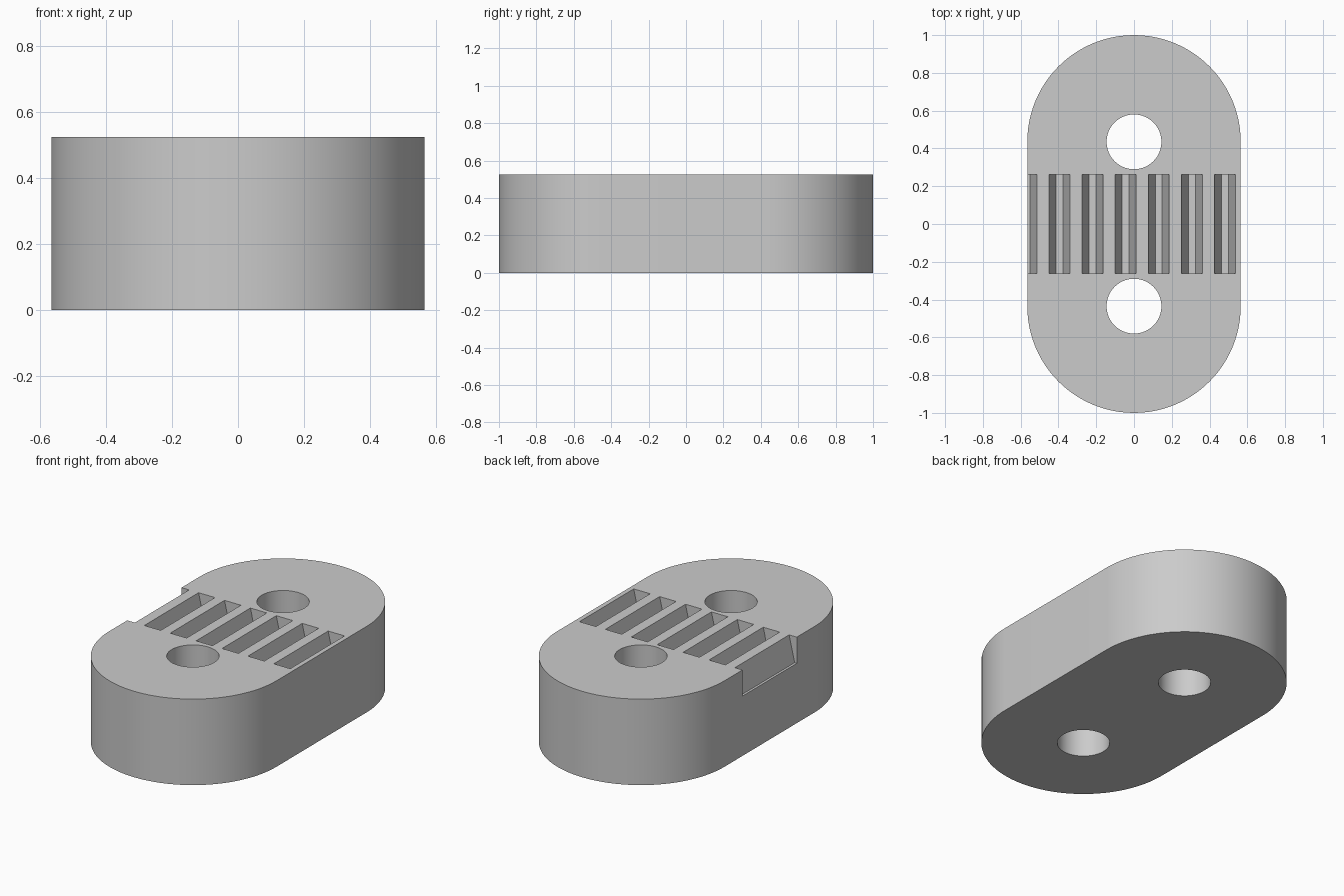
import bpy, bmesh, math

cube = bpy.data.objects.get("Cube")
if cube:
    bpy.data.objects.remove(cube, do_unlink=True)

HALF_W, HEIGHT = 0.565, 0.525
ARC_Y = 1 - HALF_W            # centre of each rounded end and hole
HOLE_R = 0.145
PITCH, SLOT_HALF_Y, DEPTH = 0.175, 0.262, 0.16

grey = bpy.data.materials.new("light grey")
grey.use_nodes = True
colour = (0.6, 0.6, 0.6, 1)
grey.diffuse_color = colour
grey.node_tree.nodes["Principled BSDF"].inputs["Base Color"].default_value = colour


def extrude(bm, points, offset):
    """Make a closed prism from a flat outline."""
    face = bm.faces.new([bm.verts.new(p) for p in points])
    new = bmesh.ops.extrude_face_region(bm, geom=[face])["geom"]
    verts = [v for v in new if isinstance(v, bmesh.types.BMVert)]
    bmesh.ops.translate(bm, verts=verts, vec=offset)


def make_object(name, bm):
    bmesh.ops.recalc_face_normals(bm, faces=bm.faces)
    mesh = bpy.data.meshes.new(name)
    bm.to_mesh(mesh)
    bm.free()
    mesh.materials.append(grey)
    obj = bpy.data.objects.new(name, mesh)
    bpy.context.collection.objects.link(obj)
    return obj


def arc(radius, y, start, sweep, steps, z):
    angles = [start + sweep * i / steps for i in range(steps + 1)]
    return [(radius * math.cos(a), y + radius * math.sin(a), z) for a in angles]


# Block with two rounded ends
bm = bmesh.new()
outline = arc(HALF_W, ARC_Y, 0, math.pi, 48, 0) + arc(HALF_W, -ARC_Y, math.pi, math.pi, 48, 0)
extrude(bm, outline, (0, 0, HEIGHT))
block = make_object("clamp_block", bm)

# Two through holes
bm = bmesh.new()
for y in (ARC_Y, -ARC_Y):
    extrude(bm, arc(HOLE_R, y, 0, math.tau, 64, -0.1)[:-1], (0, 0, HEIGHT + 0.2))
holes = make_object("hole_cutter", bm)

# Row of tapered slots, the first running out through the side
bm = bmesh.new()
taper = 0.037 / DEPTH
over = 0.05
for i in range(7):
    x = -0.569 + i * PITCH
    top, low = 0.0555 + over * taper, 0.0185
    profile = [(x - top, HEIGHT + over), (x - low, HEIGHT - DEPTH),
               (x + low, HEIGHT - DEPTH), (x + top, HEIGHT + over)]
    extrude(bm, [(px, -SLOT_HALF_Y, pz) for px, pz in profile], (0, 2 * SLOT_HALF_Y, 0))
slots = make_object("slot_cutter", bm)

# Cut the block and drop the cutters
for cutter in (holes, slots):
    cutter.hide_render = True
    mod = block.modifiers.new(cutter.name, 'BOOLEAN')
    mod.operation = 'DIFFERENCE'
    mod.solver = 'EXACT'
    mod.object = cutter
bpy.context.view_layer.update()
result = bpy.data.meshes.new_from_object(block.evaluated_get(bpy.context.evaluated_depsgraph_get()))
block.modifiers.clear()
block.data = result
result.materials.clear()
result.materials.append(grey)
for cutter in (holes, slots):
    bpy.data.objects.remove(cutter, do_unlink=True)

bpy.ops.object.select_all(action='DESELECT')
block.select_set(True)
bpy.context.view_layer.objects.active = block
bpy.ops.object.shade_smooth_by_angle(angle=math.radians(10))
